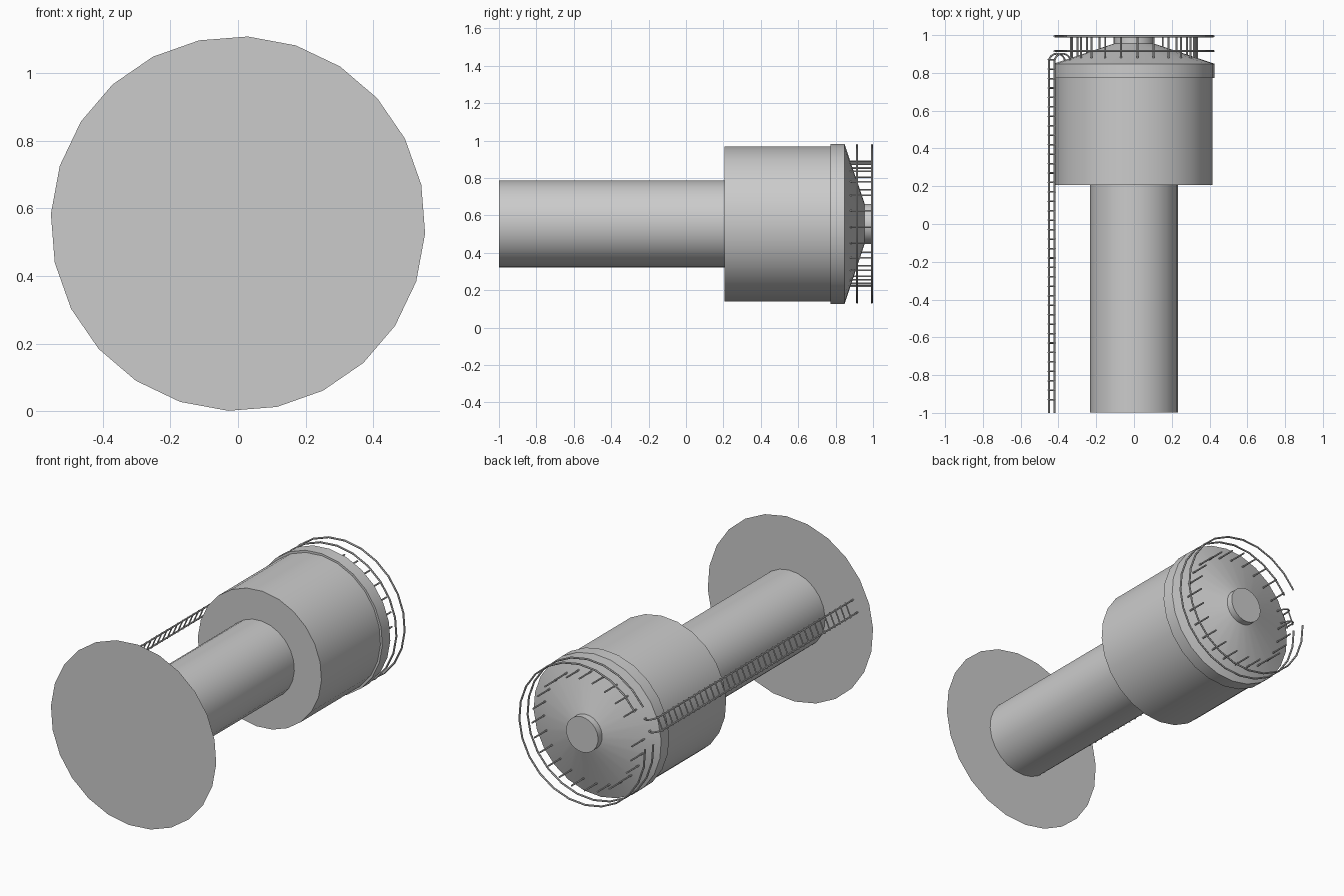
import bpy, bmesh, math
from mathutils import Vector

if "Cube" in bpy.data.objects:
    bpy.data.objects.remove(bpy.data.objects["Cube"])

CZ = 0.555      # height of the tower axis, which runs along y
SIDES = 24
TURN = -3       # degrees, first vertex of every round part

grey = bpy.data.materials.new("grey_metal")
grey.diffuse_color = (0.6, 0.6, 0.6, 1)
grey.use_nodes = True
grey.node_tree.nodes["Principled BSDF"].inputs["Base Color"].default_value = grey.diffuse_color


def polar(r, deg, y):
    a = math.radians(deg)
    return Vector((r * math.cos(a), y, CZ + r * math.sin(a)))


def finish(obj, smooth=True):
    if not obj.data.materials:
        obj.data.materials.append(grey)
    bpy.ops.object.select_all(action='DESELECT')
    obj.select_set(True)
    bpy.context.view_layer.objects.active = obj
    if obj.type == 'CURVE':
        bpy.ops.object.convert(target='MESH')
    if smooth:
        bpy.ops.object.shade_smooth_by_angle(angle=math.radians(30))


def lathe(name, profile, caps=True):
    """Revolve (radius, y) points about the tower axis."""
    bm = bmesh.new()
    rings = [[bm.verts.new(polar(r, TURN + 360 / SIDES * i, y)) for i in range(SIDES)]
             for r, y in profile]
    for a, b in zip(rings, rings[1:]):
        for i in range(SIDES):
            j = (i + 1) % SIDES
            bm.faces.new((a[i], a[j], b[j], b[i]))
    if caps:
        bm.faces.new(rings[0])
        if len(rings) > 1:
            bm.faces.new(rings[-1])
    if len(rings) > 1:
        bmesh.ops.recalc_face_normals(bm, faces=bm.faces)
    me = bpy.data.meshes.new(name)
    bm.to_mesh(me)
    bm.free()
    obj = bpy.data.objects.new(name, me)
    bpy.context.collection.objects.link(obj)
    finish(obj, len(rings) > 1)


def tubes(name, paths, radius):
    """Thin round bars along each path."""
    cu = bpy.data.curves.new(name, 'CURVE')
    cu.dimensions = '3D'
    cu.bevel_depth = radius
    cu.bevel_resolution = 1
    cu.use_fill_caps = True
    for path in paths:
        sp = cu.splines.new('POLY')
        sp.points.add(len(path) - 1)
        for p, co in zip(sp.points, path):
            p.co = (*co, 1)
    obj = bpy.data.objects.new(name, cu)
    bpy.context.collection.objects.link(obj)
    finish(obj)


# Main body
lathe("ground_disc", [(0.555, -1)])
lathe("column", [(0.233, -0.999), (0.233, 0.21)])
lathe("tank", [(0.415, 0.207), (0.415, 0.78)])
lathe("tank_rim", [(0.415, 0.772), (0.428, 0.772), (0.428, 0.848)], caps=False)
lathe("roof", [(0.428, 0.848), (0.107, 0.955)], caps=False)
lathe("roof_vent", [(0.107, 0.95), (0.107, 0.995)])

# Railing, open where the ladder arrives (vertex 11 of the circle)
gap = 11
angles = [TURN + 15 * (gap + k) for k in range(1, SIDES)]
tubes("railing_rings", [[polar(0.422, a, y) for a in angles] for y in (0.915, 0.994)], 0.0055)
tubes("railing_posts", [[polar(0.335, a, 0.872), polar(0.335, a, 0.997)] for a in angles], 0.005)

# Ladder: two rails that hook over the roof edge, plus rungs
inward = Vector((math.cos(math.radians(-18)), 0, math.sin(math.radians(-18))))
feet = [Vector((-0.451, -1, CZ + 0.10)), Vector((-0.421, -1, CZ + 0.168))]
rails = []
for foot in feet:
    path = [foot]
    for k in range(9):
        t = math.pi * k / 8
        path.append(foot + inward * 0.045 * (1 - math.cos(t))
                    + Vector((0, 1.86 + 0.042 * math.sin(t), 0)))
    rails.append(path)
tubes("ladder_rails", rails, 0.005)

over = (feet[1] - feet[0]) * 0.12
rungs = []
for k in range(37):
    lift = Vector((0, 0.07 + 0.05 * k, 0))
    rungs.append([feet[0] - over + lift, feet[1] + over + lift])
tubes("ladder_rungs", rungs, 0.004)
